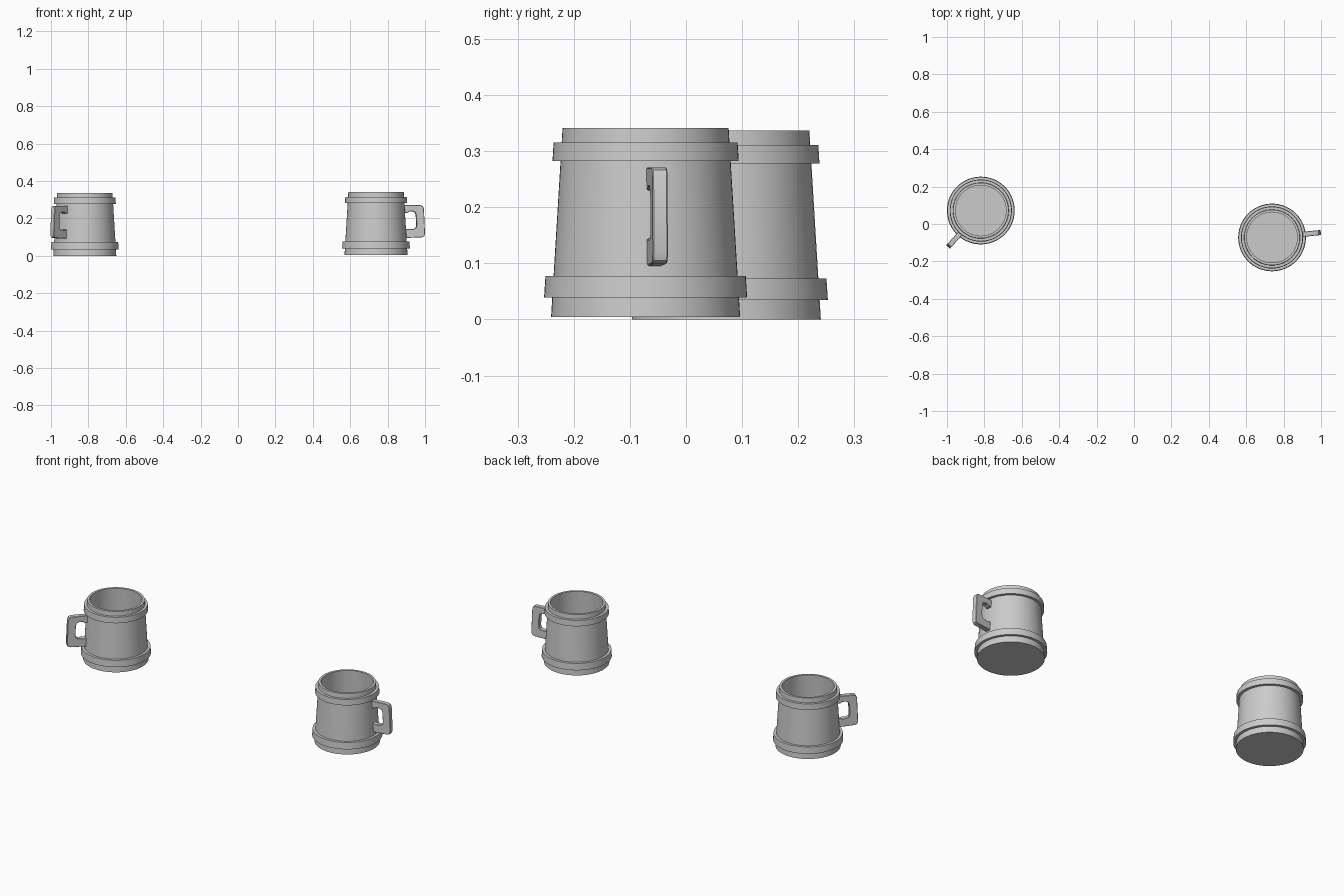
import bpy, bmesh, math

if "Cube" in bpy.data.objects:
    bpy.data.objects.remove(bpy.data.objects["Cube"])

SEG = 64


def finish(bm, name, origin, angle, smooth=True):
    bmesh.ops.recalc_face_normals(bm, faces=bm.faces)
    me = bpy.data.meshes.new(name)
    bm.to_mesh(me)
    bm.free()
    ob = bpy.data.objects.new(name, me)
    bpy.context.collection.objects.link(ob)
    ob.location = origin
    ob.rotation_euler.z = math.radians(angle)
    if smooth:
        bpy.ops.object.select_all(action='DESELECT')
        bpy.context.view_layer.objects.active = ob
        ob.select_set(True)
        bpy.ops.object.shade_smooth_by_angle(angle=math.radians(30))
    return ob


def lathe(name, profile, origin, angle, closed=False):
    """Revolve (radius, z) points; open profiles get flat discs at both ends."""
    bm = bmesh.new()
    rings = []
    for r, z in profile:
        rings.append([bm.verts.new((r * math.cos(2 * math.pi * i / SEG),
                                    r * math.sin(2 * math.pi * i / SEG), z))
                      for i in range(SEG)])
    pairs = list(zip(rings, rings[1:]))
    if closed:
        pairs.append((rings[-1], rings[0]))
    else:
        bm.faces.new(rings[0])
        bm.faces.new(rings[-1])
    for a, b in pairs:
        for i in range(SEG):
            j = (i + 1) % SEG
            bm.faces.new((a[i], a[j], b[j], b[i]))
    return finish(bm, name, origin, angle)


def handle(name, origin, angle, thick=0.027):
    """C-shaped side outline extruded to a flat grip."""
    outline = [(0.145, 0.267), (0.238, 0.267), (0.250, 0.262), (0.256, 0.250),
               (0.262, 0.115), (0.258, 0.101), (0.246, 0.095), (0.150, 0.091),
               (0.152, 0.141), (0.172, 0.138), (0.200, 0.139), (0.212, 0.144),
               (0.217, 0.156), (0.214, 0.214), (0.209, 0.227), (0.197, 0.233),
               (0.178, 0.233), (0.168, 0.226), (0.148, 0.226)]
    bm = bmesh.new()
    face = bm.faces.new([bm.verts.new((x, -thick / 2, z)) for x, z in outline])
    out = bmesh.ops.extrude_face_region(bm, geom=[face])
    new = [v for v in out['geom'] if isinstance(v, bmesh.types.BMVert)]
    bmesh.ops.translate(bm, verts=new, vec=(0, thick, 0))
    ob = finish(bm, name, origin, angle)
    bev = ob.modifiers.new("soft_edges", 'BEVEL')
    bev.width = 0.002
    bev.segments = 1
    bev.limit_method = 'ANGLE'
    bev.angle_limit = math.radians(60)
    return ob


def tankard(tag, origin, angle):
    # Tapered hollow cup
    lathe(tag + "_cup", [(0.1685, 0), (0.148, 0.337), (0.135, 0.337), (0.151, 0.03)],
          origin, angle)
    # Hoops around the foot and below the rim
    lathe(tag + "_lower_hoop", [(0.160, 0.035), (0.181, 0.035), (0.1785, 0.073), (0.160, 0.073)],
          origin, angle, True)
    lathe(tag + "_upper_hoop", [(0.146, 0.278), (0.166, 0.278), (0.164, 0.311), (0.146, 0.311)],
          origin, angle, True)
    # Grip
    handle(tag + "_handle", origin, angle)


tankard("right_mug", (0.738, -0.072, 0.004), 5.8)
tankard("left_mug", (-0.819, 0.072, 0), 228)
